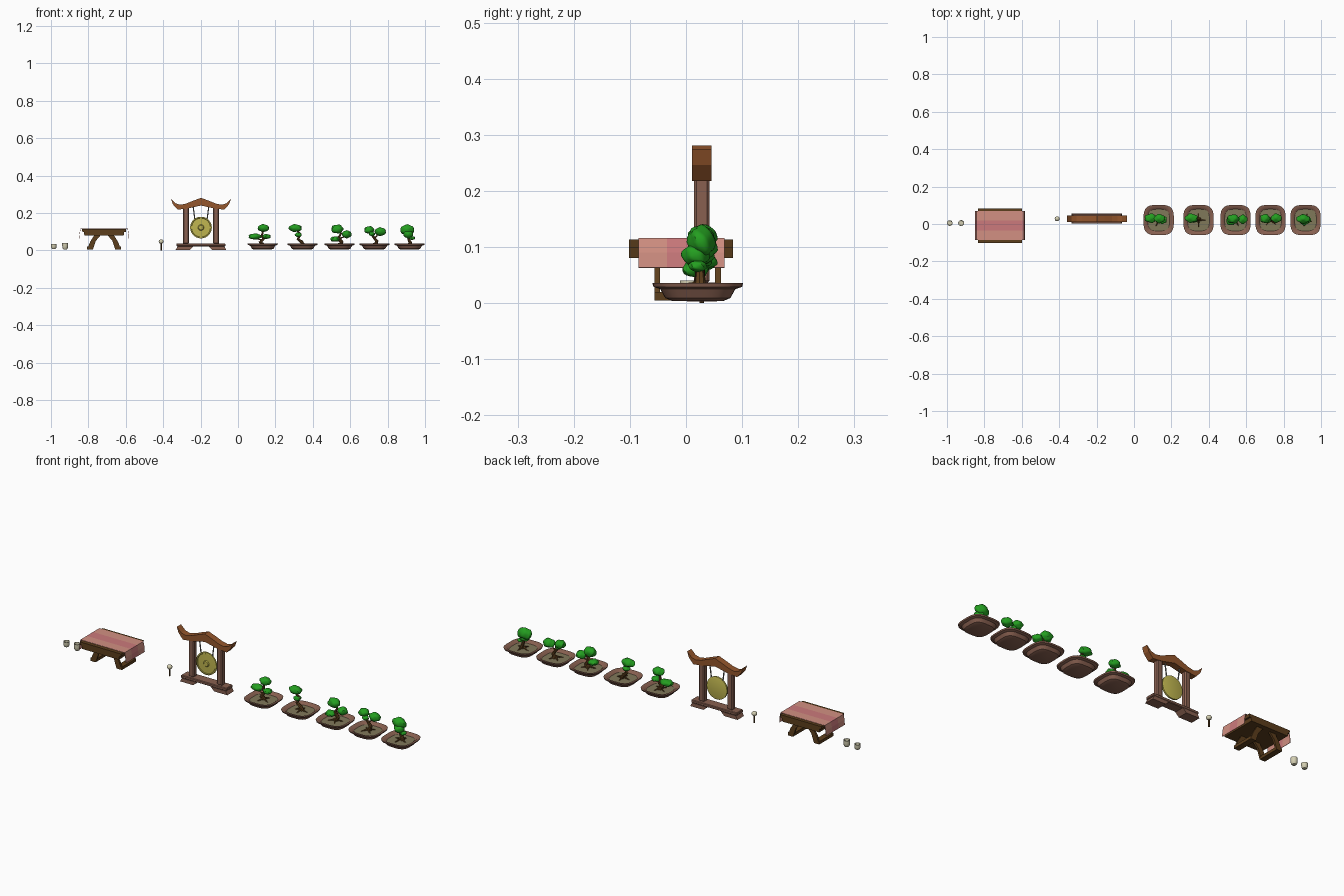
import bpy, bmesh, math
from mathutils import Vector

cube = bpy.data.objects.get("Cube")
if cube:
    bpy.data.objects.remove(cube, do_unlink=True)


def material(name, r, g, b):
    m = bpy.data.materials.new(name)
    lin = [(v / 255 / 12.92 if v < 11 else ((v / 255 + 0.055) / 1.055) ** 2.4) for v in (r, g, b)] + [1]
    m.use_nodes = True
    m.diffuse_color = lin
    m.node_tree.nodes["Principled BSDF"].inputs["Base Color"].default_value = lin
    return m


CREAM = material("cream ceramic", 212, 207, 178)
PINK = material("pink cloth", 210, 144, 130)
ROSE = material("rose stripe", 204, 122, 124)
DARK = material("dark wood", 92, 62, 28)
BROWN = material("red brown clay and wood", 136, 96, 80)
ROOF = material("orange brown roof", 148, 86, 44)
GOLD = material("gold", 192, 182, 80)
GREY = material("grey rope", 125, 125, 120)
SOIL = material("soil", 128, 120, 90)
GREEN = material("leaf green", 36, 158, 32)


def finish(name, bm, mats, smooth=True):
    bmesh.ops.recalc_face_normals(bm, faces=bm.faces)
    me = bpy.data.meshes.new(name)
    bm.to_mesh(me)
    bm.free()
    ob = bpy.data.objects.new(name, me)
    bpy.context.collection.objects.link(ob)
    for m in mats:
        me.materials.append(m)
    if smooth:
        bpy.ops.object.select_all(action='DESELECT')
        ob.select_set(True)
        bpy.context.view_layer.objects.active = ob
        bpy.ops.object.shade_smooth_by_angle(angle=math.radians(35))
    return ob


def loft(bm, rings):
    """Skin closed rings of points and cap both ends; returns the last cap."""
    vs = [[bm.verts.new(p) for p in ring] for ring in rings]
    n = len(vs[0])
    for a, b in zip(vs, vs[1:]):
        for i in range(n):
            j = (i + 1) % n
            bm.faces.new((a[i], a[j], b[j], b[i]))
    bm.faces.new(vs[0][::-1])
    return bm.faces.new(vs[-1])


def ring(x, y, z, r, n=16, p=2.0):
    out = []
    for i in range(n):
        a = 2 * math.pi * (i + 0.5) / n
        c, s = math.cos(a), math.sin(a)
        k = r / (abs(c) ** p + abs(s) ** p) ** (1 / p)
        out.append((x + c * k, y + s * k, z))
    return out


def box(name, x0, x1, y0, y1, z0, z1, mat, bevel=0):
    bm = bmesh.new()
    loft(bm, [[(x0, y0, z), (x1, y0, z), (x1, y1, z), (x0, y1, z)] for z in (z0, z1)])
    ob = finish(name, bm, [mat], False)
    if bevel:
        ob.modifiers.new("chamfer", 'BEVEL').width = bevel
    return ob


def extrude(name, outline, y0, y1, mat):
    bm = bmesh.new()
    loft(bm, [[(x, y, z) for x, z in outline] for y in (y0, y1)])
    return finish(name, bm, [mat], False)


def tube(name, path, r0, r1, mat, n=8):
    bm = bmesh.new()
    pts = [Vector(p) for p in path]
    rings = []
    for i, p in enumerate(pts):
        d = (pts[min(i + 1, len(pts) - 1)] - pts[max(i - 1, 0)]).normalized()
        u = d.cross(Vector((0.1, 1, 0))).normalized()
        v = d.cross(u)
        r = r0 + (r1 - r0) * i / (len(pts) - 1)
        angles = [2 * math.pi * k / n for k in range(n)]
        rings.append([p + r * (u * math.cos(a) + v * math.sin(a)) for a in angles])
    loft(bm, rings)
    return finish(name, bm, [mat])


def blob(name, centre, size, mat, lump=0.0):
    bm = bmesh.new()
    bmesh.ops.create_icosphere(bm, subdivisions=3, radius=1)
    for v in bm.verts:
        c = v.co
        k = 1 + lump * math.sin(5 * c.x + 40 * centre[0]) * math.cos(4 * c.y + 3 * c.z)
        v.co = Vector([centre[i] + size[i] * k * c[i] for i in range(3)])
    return finish(name, bm, [mat])


# Cups
for name, x, r, z0, z1 in (("small_cup", -0.985, 0.015, 0.008, 0.035), ("large_cup", -0.924, 0.016, 0.006, 0.04)):
    bm = bmesh.new()
    prof = [(0.65, 0), (0.9, 0.2), (1, 0.5), (1, 1), (0.85, 1), (0.8, 0.3)]
    loft(bm, [ring(x, 0.005, z0 + (z1 - z0) * t, r * s) for s, t in prof])
    finish(name, bm, [CREAM])

# Low table: slab with tapered apron, trestle legs
TX, TY = -0.716, -0.009
bm = bmesh.new()
loft(bm, [[(TX + sx * hx, TY + sy * 0.093, z) for sx, sy in ((-1, -1), (1, -1), (1, 1), (-1, 1))]
          for z, hx in ((0.08, 0.105), (0.098, 0.108), (0.098, 0.116), (0.113, 0.118))])
finish("table_top", bm, [DARK], False)
for s, side in ((-1, "right"), (1, "left")):
    leg = [(0.09, 0.005), (0.075, 0.045), (0.05, 0.085), (0.015, 0.085), (0.045, 0.05), (0.06, 0.005)]
    outline = [(TX + s * x, z) for x, z in leg]
    extrude(f"front_{side}_table_leg", outline, -0.056, -0.046, DARK)
    extrude(f"back_{side}_table_leg", outline, 0.052, 0.062, DARK)
    xa, xb = sorted((TX + s * 0.06, TX + s * 0.09))
    box(f"{side}_foot_rail", xa, xb, -0.056, 0.062, 0.005, 0.02, DARK)

# Cloth with a middle stripe, hanging over both ends
bm = bmesh.new()
drape = [(-0.133, 0.063), (-0.131, 0.09), (-0.126, 0.115), (0.126, 0.115), (0.131, 0.09), (0.133, 0.063)]
rows = [[bm.verts.new((TX + x, y, z)) for x, z in drape] for y in (-0.085, -0.034, 0.018, 0.069)]
for k, (a, b) in enumerate(zip(rows, rows[1:])):
    for i in range(len(drape) - 1):
        f = bm.faces.new((a[i], a[i + 1], b[i + 1], b[i]))
        f.material_index = k % 2
cloth = finish("table_cloth", bm, [PINK, ROSE], False)
mod = cloth.modifiers.new("thickness", 'SOLIDIFY')
mod.thickness, mod.offset = 0.002, 0

# Mallet
tube("mallet_handle", [(-0.411, 0.028, 0), (-0.411, 0.028, 0.042)], 0.004, 0.004, DARK)
blob("mallet_head", (-0.411, 0.028, 0.047), (0.013, 0.013, 0.012), CREAM)

# Gong stand: base, posts, swept roof
GX, GY = -0.198, 0.028
box("stand_rail", GX - 0.131, GX + 0.131, 0.002, 0.055, 0.022, 0.037, BROWN, 0.003)
for s, side in ((-1, "right"), (1, "left")):
    foot = [(0.135, 0.003), (0.125, 0.022), (0.04, 0.022), (0.06, 0.003)]
    extrude(f"{side}_stand_foot", [(GX + s * x, z) for x, z in foot], 0.002, 0.055, BROWN)
    px = GX + s * 0.081
    box(f"{side}_post", px - 0.016, px + 0.016, GY - 0.014, GY + 0.014, 0.035, 0.23, BROWN, 0.005)
    tube(f"{side}_rope", [(GX + s * 0.042, GY, 0.235), (GX + s * 0.036, GY, 0.19),
                          (GX + s * 0.032, GY, 0.16)], 0.003, 0.003, GREY)
upper = [(0, 0.281), (0.04, 0.266), (0.08, 0.25), (0.11, 0.244), (0.135, 0.251), (0.16, 0.275)]
lower = [(0.15, 0.246), (0.125, 0.218), (0.07, 0.224), (0, 0.24)]
half = upper + lower
extrude("roof", [(GX + x, z) for x, z in half] + [(GX - x, z) for x, z in half[-2:0:-1]],
        GY - 0.017, GY + 0.017, ROOF)

# Gong: rimmed disc with a raised boss
bm = bmesh.new()
prof = [(0.052, 0.005), (0.058, 0.003), (0.058, -0.005), (0.052, -0.006), (0.05, -0.003), (0.016, -0.004), (0.012, -0.008)]
loft(bm, [[(px, GY + d, pz) for px, pz, _ in ring(GX, 0.122, 0, r, 32)] for r, d in prof])
finish("gong", bm, [GOLD])


# Potted trees: centre x, trunk paths and leaf pads (x, z, half width, half height, y shift)
TREES = [
    (0.132, [[(0, 0.024), (-0.012, 0.045), (0.004, 0.06), (-0.004, 0.08), (0.005, 0.115)],
             [(0, 0.055), (-0.02, 0.058), (-0.043, 0.07)]],
     [(0.005, 0.119, 0.03, 0.02, 0.008), (-0.043, 0.074, 0.034, 0.016, 0.01), (0.022, 0.074, 0.022, 0.013, 0.002)]),
    (0.345, [[(0.005, 0.024), (-0.005, 0.045), (-0.025, 0.06), (-0.01, 0.085), (-0.035, 0.115)],
             [(-0.015, 0.07), (-0.028, 0.072)]],
     [(-0.037, 0.119, 0.034, 0.02, 0.01), (-0.022, 0.083, 0.018, 0.012, 0.004)]),
    (0.543, [[(0, 0.024), (0.012, 0.045), (-0.005, 0.07), (0.008, 0.09), (-0.01, 0.115)],
             [(0, 0.065), (0.02, 0.07), (0.037, 0.085)], [(0.008, 0.045), (-0.02, 0.055)]],
     [(-0.013, 0.114, 0.031, 0.024, 0.006), (0.038, 0.086, 0.026, 0.02, 0.004), (-0.025, 0.06, 0.024, 0.014, -0.004)]),
    (0.73, [[(0.005, 0.024), (0.012, 0.05), (-0.005, 0.07), (-0.03, 0.105)],
            [(0, 0.065), (0.015, 0.08), (0.035, 0.1)]],
     [(-0.03, 0.109, 0.026, 0.02, 0.008), (0.032, 0.1, 0.03, 0.022, 0.01), (-0.015, 0.088, 0.016, 0.012, 0)]),
    (0.917, [[(0.008, 0.024), (0.002, 0.045), (-0.005, 0.06), (-0.01, 0.1)]],
     [(-0.012, 0.109, 0.038, 0.028, 0.006), (-0.006, 0.085, 0.026, 0.02, -0.004), (0.014, 0.066, 0.016, 0.01, 0)]),
]
PY = 0.021
for k, (cx, paths, pads) in enumerate(TREES, 1):
    bm = bmesh.new()
    prof = [(0.046, 0.004), (0.058, 0.009), (0.067, 0.025), (0.079, 0.029), (0.081, 0.036), (0.069, 0.035), (0.058, 0.026)]
    soil = loft(bm, [ring(cx, PY, z, r, 40, 3.4) for r, z in prof])
    soil.material_index = 1
    finish(f"pot_{k}", bm, [BROWN, SOIL])
    for i, path in enumerate(paths):
        thick = 0.004 if i else 0.011
        tube(f"tree_{k}_branch_{i}" if i else f"tree_{k}_trunk",
             [(cx + x, PY + 0.004, z) for x, z in path], thick, thick * 0.4, DARK)
    # Roots
    for i in range(4):
        a = math.radians(40 + 90 * i + 25 * k)
        tube(f"tree_{k}_root_{i + 1}",
             [(cx + x * math.cos(a), PY + x * math.sin(a), z) for x, z in ((0, 0.036), (0.015, 0.03), (0.036, 0.025))],
             0.006, 0.002, DARK, 6)
    for i, (x, z, w, h, dy) in enumerate(pads, 1):
        blob(f"tree_{k}_leaf_pad_{i}", (cx + x, PY + dy, z), (w, min(w, 0.024), h), GREEN, 0.12)
